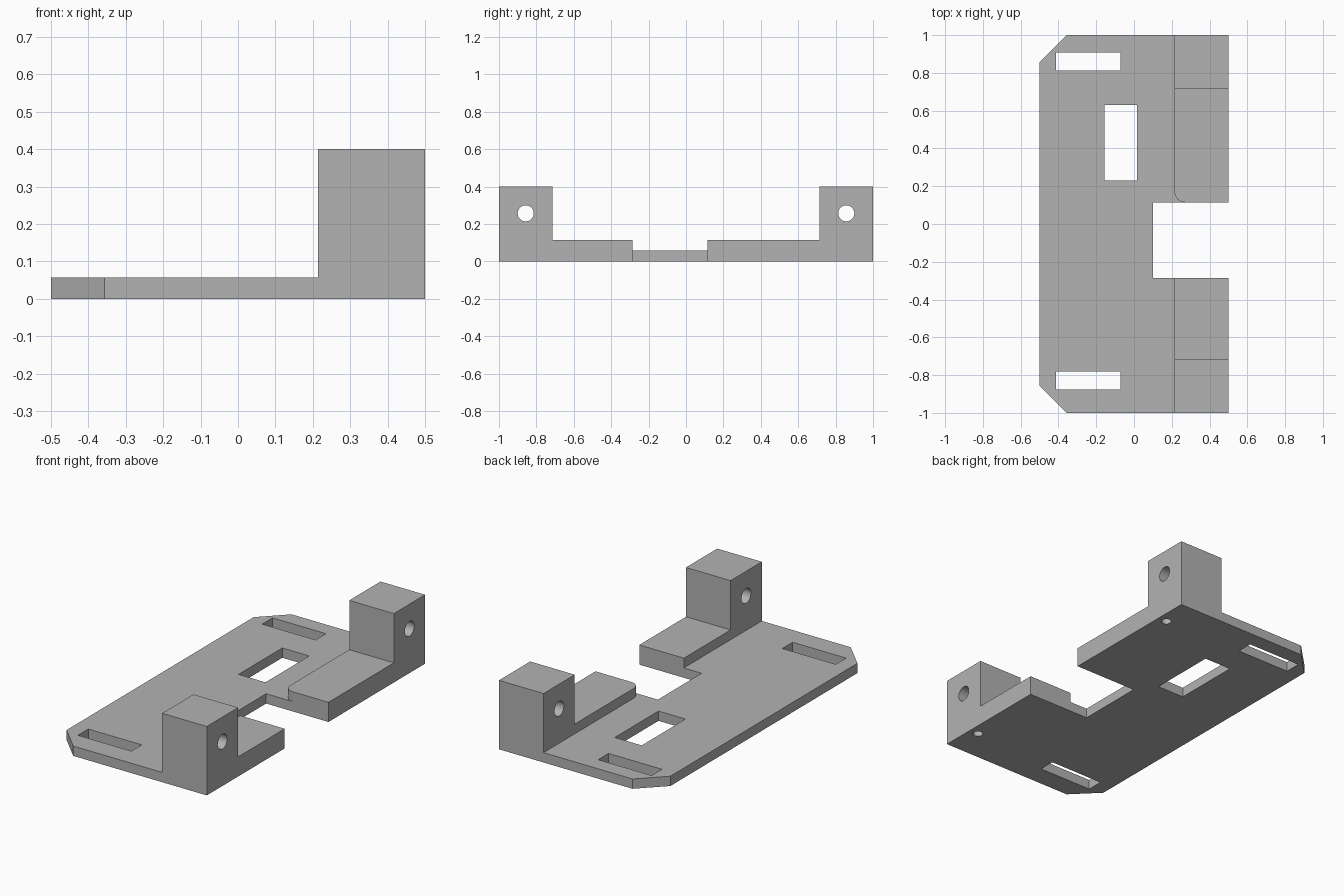
import bpy, bmesh, math
from mathutils import Matrix, Vector

cube = bpy.data.objects.get("Cube")
if cube:
    bpy.data.objects.remove(cube, do_unlink=True)

# Overall heights and shared edges
PLATE, STEP, POST = 0.057, 0.114, 0.4
STEP_X, EDGE_X, END_Y = 0.214, 0.5, 1.0
POST_Y = 0.714
GAP_MIN, GAP_MAX, GAP_X = -0.286, 0.115, 0.1
CHAMFER, FILLET = 0.143, 0.057

grey = bpy.data.materials.new("matte grey")
grey.use_nodes = True
grey.diffuse_color = (0.45, 0.45, 0.45, 1)
grey.node_tree.nodes["Principled BSDF"].inputs["Base Color"].default_value = grey.diffuse_color


def finish(bm, name):
    bmesh.ops.recalc_face_normals(bm, faces=bm.faces)
    mesh = bpy.data.meshes.new(name)
    bm.to_mesh(mesh)
    bm.free()
    obj = bpy.data.objects.new(name, mesh)
    bpy.context.collection.objects.link(obj)
    mesh.materials.append(grey)
    return obj


def prism(name, outline, z0, z1):
    """Extrude a closed xy outline from z0 to z1."""
    bm = bmesh.new()
    face = bm.faces.new([bm.verts.new((x, y, z0)) for x, y in outline])
    result = bmesh.ops.extrude_face_region(bm, geom=[face])
    top = [v for v in result["geom"] if isinstance(v, bmesh.types.BMVert)]
    bmesh.ops.translate(bm, verts=top, vec=(0, 0, z1 - z0))
    return finish(bm, name)


def block(name, x0, x1, y0, y1, z0, z1):
    return prism(name, [(x0, y0), (x1, y0), (x1, y1), (x0, y1)], z0, z1)


def rod(name, centre, radius, length, axis):
    bm = bmesh.new()
    turn = Vector((0, 0, 1)).rotation_difference(Vector(axis)).to_matrix().to_4x4()
    bmesh.ops.create_cone(bm, cap_ends=True, segments=32, radius1=radius,
                          radius2=radius, depth=length,
                          matrix=Matrix.Translation(centre) @ turn)
    return finish(bm, name)


def combine(target, tool, operation):
    mod = target.modifiers.new(tool.name, "BOOLEAN")
    mod.object, mod.operation, mod.solver = tool, operation, "EXACT"
    bpy.context.view_layer.objects.active = target
    bpy.ops.object.modifier_apply(modifier=mod.name)
    bpy.data.objects.remove(tool, do_unlink=True)


# Base plate with two clipped corners and a notch in one long edge
c = CHAMFER
bracket = prism("mounting_bracket", [
    (-EDGE_X, -END_Y + c), (-EDGE_X + c, -END_Y), (EDGE_X, -END_Y),
    (EDGE_X, GAP_MIN), (GAP_X, GAP_MIN), (GAP_X, GAP_MAX), (EDGE_X, GAP_MAX),
    (EDGE_X, END_Y), (-EDGE_X + c, END_Y), (-EDGE_X, END_Y - c)], 0, PLATE)

# Raised steps; the back one has a rounded inner corner
combine(bracket, block("front_step", STEP_X, EDGE_X, -END_Y, GAP_MIN, 0, STEP), "UNION")
arc = []
for i in range(9):
    a = math.pi + i * math.pi / 16
    arc.append((STEP_X + FILLET + FILLET * math.cos(a),
                GAP_MAX + FILLET + FILLET * math.sin(a)))
combine(bracket, prism("back_step", arc + [(EDGE_X, GAP_MAX), (EDGE_X, END_Y),
                                           (STEP_X, END_Y)], 0, STEP), "UNION")

# Corner posts, each with a cross hole and a blind screw hole underneath
for side, name in ((-1, "front"), (1, "back")):
    y0, y1 = sorted((side * POST_Y, side * END_Y))
    combine(bracket, block(name + "_post", STEP_X, EDGE_X, y0, y1, 0, POST), "UNION")
for side, name in ((-1, "front"), (1, "back")):
    combine(bracket, rod(name + "_cross_hole", (0.36, side * 0.857, 0.257),
                         0.043, 0.6, (1, 0, 0)), "DIFFERENCE")
    combine(bracket, rod(name + "_screw_hole", (0.443, side * 0.804, 0.05),
                         0.027, 0.3, (0, 0, 1)), "DIFFERENCE")

# Slots and window through the plate
for name, x0, x1, y0, y1 in (("back_slot", -0.414, -0.071, 0.812, 0.907),
                             ("front_slot", -0.414, -0.071, -0.876, -0.781),
                             ("window", -0.157, 0.016, 0.229, 0.63)):
    combine(bracket, block(name, x0, x1, y0, y1, -0.1, 0.2), "DIFFERENCE")

# Smooth the round holes, keep edges crisp
bpy.ops.object.select_all(action="DESELECT")
bracket.select_set(True)
bpy.context.view_layer.objects.active = bracket
bpy.ops.object.shade_smooth_by_angle(angle=math.radians(30))
